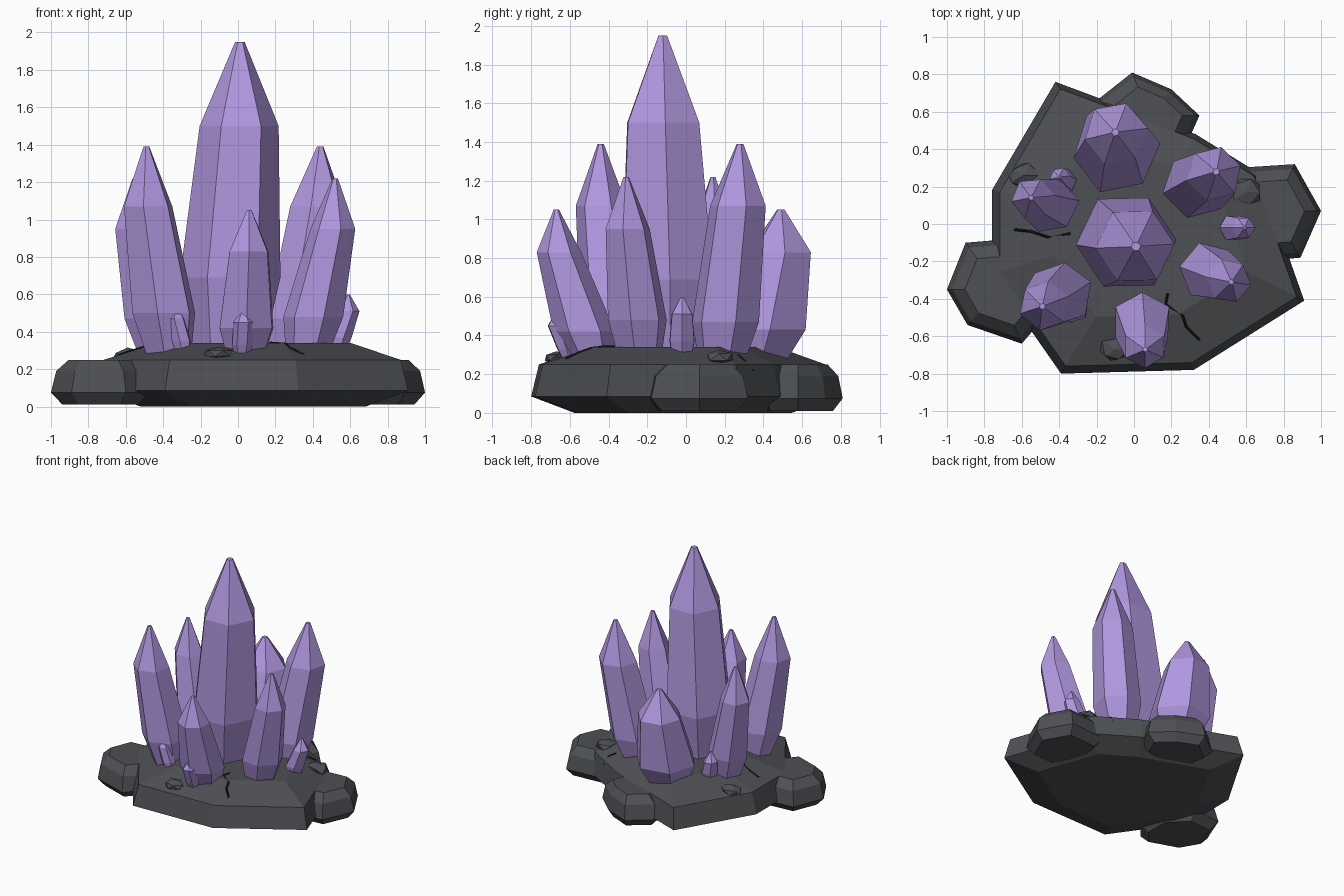
import bpy, bmesh, math, random
from mathutils import Vector

if "Cube" in bpy.data.objects:
    bpy.data.objects.remove(bpy.data.objects["Cube"])

random.seed(4)


def material(name, color):
    m = bpy.data.materials.new(name)
    m.diffuse_color = (*color, 1)
    m.use_nodes = True
    m.node_tree.nodes["Principled BSDF"].inputs["Base Color"].default_value = m.diffuse_color
    return m


ROCK = material("dark_rock", (0.075, 0.08, 0.088))
PURPLE = material("purple_crystal", (0.44, 0.31, 0.74))
BLACK = material("crack_black", (0.006, 0.006, 0.007))


def loft(name, rings, mat):
    """Closed solid through a stack of equal-length rings."""
    bm = bmesh.new()
    loops = [[bm.verts.new(p) for p in ring] for ring in rings]
    n = len(loops[0])
    for a, b in zip(loops, loops[1:]):
        for i in range(n):
            j = (i + 1) % n
            bm.faces.new((a[i], a[j], b[j], b[i]))
    bm.faces.new(loops[0])
    bm.faces.new(loops[-1])
    bmesh.ops.recalc_face_normals(bm, faces=bm.faces)
    return finish(name, bm, mat)


def finish(name, bm, mat):
    me = bpy.data.meshes.new(name)
    bm.to_mesh(me)
    bm.free()
    me.materials.append(mat)
    ob = bpy.data.objects.new(name, me)
    bpy.context.collection.objects.link(ob)
    return ob


def boulder(name, outline, centre, levels):
    """Rock with one outline scaled about a centre at each (z, scale) level."""
    cx, cy = centre
    return loft(name, [[(cx + (x - cx) * s, cy + (y - cy) * s, z) for x, y in outline]
                       for z, s in levels], ROCK)


def crystal(name, base, tip, r_low, r_top, z_low, z_top, turn=0, bottom=0.27):
    """Leaning six-sided prism: narrow foot, wide waist, shoulder, blunt point."""
    b, t = Vector(base), Vector(tip[:2])
    levels = [(bottom, 0, r_low * 0.7), (z_low, 0.24, r_low),
              (z_top, 0.93, r_top), (tip[2], 1, r_top * 0.12)]
    wobble = [random.uniform(0.94, 1.05) for _ in range(6)]
    rings = []
    for z, f, r in levels:
        c = b.lerp(t, f)
        rings.append([(c.x + r * w * math.cos(math.radians(60 * k + turn)),
                       c.y + r * w * math.sin(math.radians(60 * k + turn)), z)
                      for k, w in enumerate(wobble)])
    return loft(name, rings, PURPLE)


# Main slab
slab = boulder("base_slab",
               [(-0.42, 0.76), (-0.76, 0.18), (-0.76, -0.27), (-0.39, -0.80),
                (0.32, -0.78), (0.91, -0.41), (0.67, 0.27), (0.33, 0.48)],
               (0.1, 0), [(0, 0.72), (0.085, 1), (0.25, 0.95), (0.34, 0.62)])

# Side boulders
SIDE = [(0.01, 0.78), (0.075, 1), (0.19, 0.9), (0.25, 0.66)]
boulder("left_boulder", [(-0.66, -0.08), (-0.90, -0.10), (-1.0, -0.35), (-0.89, -0.54),
                         (-0.60, -0.64), (-0.48, -0.50), (-0.48, -0.25)], (-0.72, -0.35), SIDE)
boulder("right_boulder", [(0.55, 0.30), (0.86, 0.32), (1.0, 0.07), (0.89, -0.18),
                          (0.66, -0.20), (0.48, 0.03)], (0.74, 0.07), SIDE)
boulder("back_boulder", [(-0.20, 0.66), (-0.01, 0.81), (0.20, 0.72), (0.35, 0.58),
                         (0.27, 0.40), (0.0, 0.36), (-0.17, 0.46)], (0.08, 0.58), SIDE)

# Large crystals: base, tip, waist radius, shoulder radius, waist z, shoulder z, turn
for name, *spec in [
    ("centre_crystal", (-0.06, -0.09), (0.01, -0.12, 1.95), 0.28, 0.22, 0.69, 1.50, 3),
    ("back_crystal", (-0.10, 0.36), (-0.10, 0.49, 1.05), 0.235, 0.17, 0.43, 0.83, 10),
    ("right_back_crystal", (0.30, 0.19), (0.44, 0.28, 1.39), 0.18, 0.15, 0.47, 1.07, 15),
    ("left_front_crystal", (-0.37, -0.35), (-0.49, -0.44, 1.39), 0.175, 0.135, 0.50, 1.07, 20),
    ("left_crystal", (-0.42, 0.09), (-0.55, 0.14, 1.22), 0.155, 0.115, 0.47, 0.95, 8),
    ("right_crystal", (0.37, -0.24), (0.52, -0.31, 1.22), 0.16, 0.12, 0.48, 0.95, -10),
    ("front_crystal", (0.04, -0.48), (0.06, -0.67, 1.05), 0.16, 0.115, 0.42, 0.83, 30),
]:
    crystal(name, *spec)

# Small sprouting crystals
for name, *spec in [
    ("sprout_front", (0.02, -0.60), (0.03, -0.67, 0.52), 0.055, 0.055, 0.33, 0.45, 0),
    ("sprout_left", (-0.29, -0.46), (-0.335, -0.48, 0.54), 0.055, 0.052, 0.35, 0.47, 20),
    ("sprout_right", (0.51, -0.02), (0.59, -0.02, 0.60), 0.075, 0.062, 0.37, 0.51, 0),
    ("sprout_back", (-0.36, 0.22), (-0.40, 0.25, 0.53), 0.065, 0.055, 0.35, 0.45, 10),
]:
    crystal(name, *spec)

# Loose stone shards lying on the slab
for k, (x, y, z) in enumerate([(-0.59, 0.26, 0.27), (0.60, 0.17, 0.29), (-0.10, -0.67, 0.285)]):
    bm = bmesh.new()
    bmesh.ops.create_icosphere(bm, subdivisions=1, radius=1)
    for v in bm.verts:
        v.co *= random.uniform(0.8, 1.15)
        v.co = Vector((x + v.co.x * 0.09, y + v.co.y * 0.075, z + v.co.z * 0.04))
    finish(f"stone_shard_{k + 1}", bm, ROCK)

# Cracks drawn over the slab's top surface
bpy.context.view_layer.update()
for k, path in enumerate([
    [(-0.64, -0.03), (-0.55, -0.04), (-0.46, -0.07), (-0.34, -0.05)],
    [(0.18, -0.37), (0.17, -0.43), (0.26, -0.49), (0.28, -0.55), (0.35, -0.62)],
    [(0.44, 0.27), (0.49, 0.30), (0.50, 0.35)],
]):
    cu = bpy.data.curves.new(f"crack_{k + 1}", "CURVE")
    cu.dimensions = "3D"
    cu.bevel_depth = 0.007
    cu.bevel_resolution = 0
    sp = cu.splines.new("POLY")
    sp.points.add(len(path) - 1)
    for p, (x, y) in zip(sp.points, path):
        hit, loc, _, _ = slab.ray_cast((x, y, 2), (0, 0, -1))
        p.co = (x, y, loc.z if hit else 0.3, 1)
    cu.materials.append(BLACK)
    bpy.context.collection.objects.link(bpy.data.objects.new(f"crack_{k + 1}", cu))
